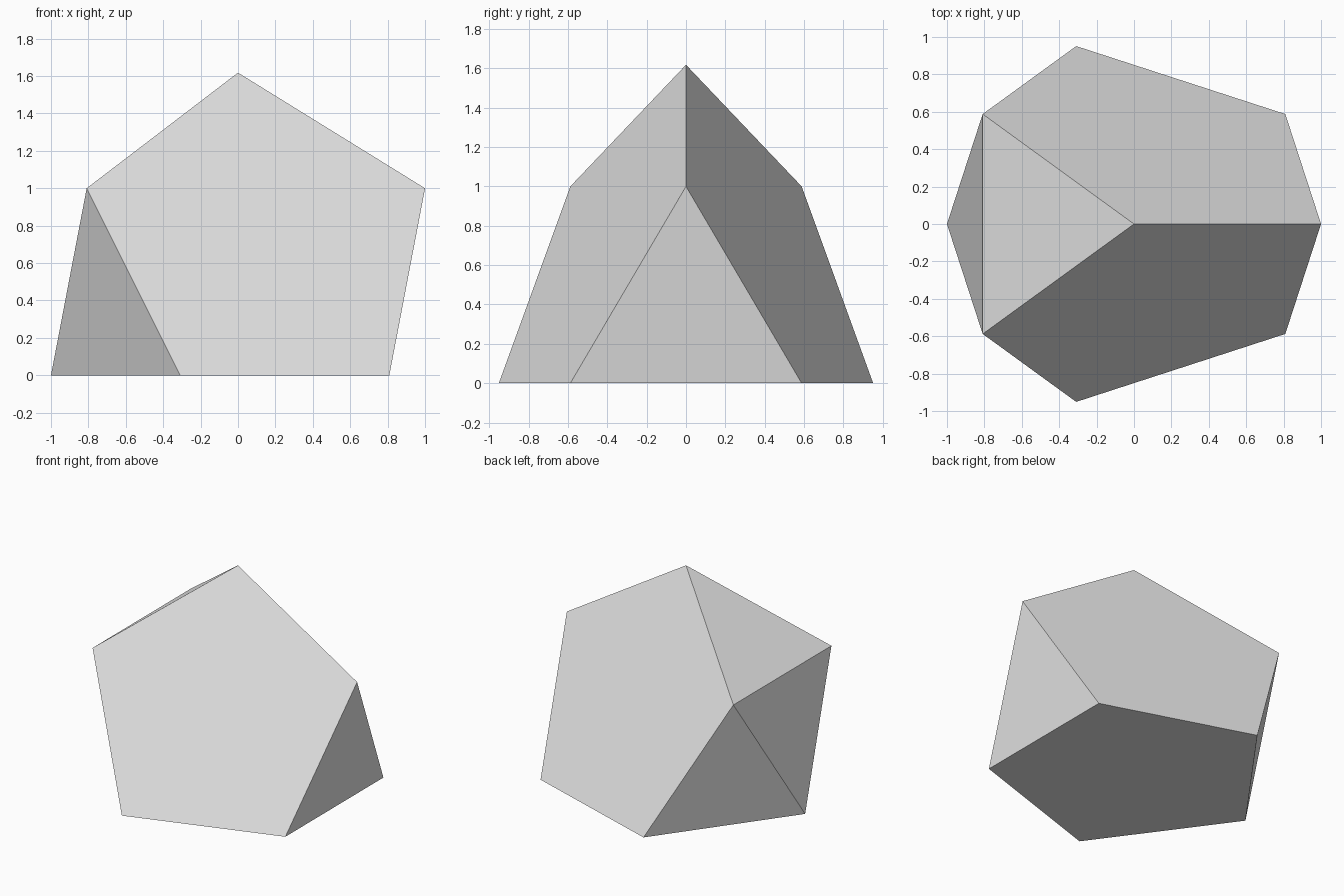
import bpy
import bmesh
from math import cos, sin, pi, sqrt

if "Cube" in bpy.data.objects:
    bpy.data.objects.remove(bpy.data.objects["Cube"], do_unlink=True)

# Plain grey material
grey = bpy.data.materials.new("plain_grey")
grey.use_nodes = True
colour = (0.8, 0.8, 0.8, 1)
grey.diffuse_color = colour
grey.node_tree.nodes["Principled BSDF"].inputs["Base Color"].default_value = colour


def ring(steps, z):
    """Points on a unit circle, counted in tenths of a turn."""
    return [(cos(s * pi / 5), sin(s * pi / 5), z) for s in steps]


# Icosahedron with three corners cut off: apex, partial upper ring, lower pentagon
apex = [(0, 0, (1 + sqrt(5)) / 2)]
corners = apex + ring((0, 4, 6), 1) + ring((1, 3, 5, 7, 9), 0)

bm = bmesh.new()
for co in corners:
    bm.verts.new(co)
bmesh.ops.convex_hull(bm, input=bm.verts)

# Merge coplanar triangles into the three pentagons
bmesh.ops.dissolve_limit(bm, angle_limit=0.02, verts=bm.verts, edges=bm.edges)
bmesh.ops.recalc_face_normals(bm, faces=bm.faces)

mesh = bpy.data.meshes.new("cut_icosahedron")
bm.to_mesh(mesh)
bm.free()
mesh.materials.append(grey)
solid = bpy.data.objects.new("cut_icosahedron", mesh)
bpy.context.collection.objects.link(solid)
